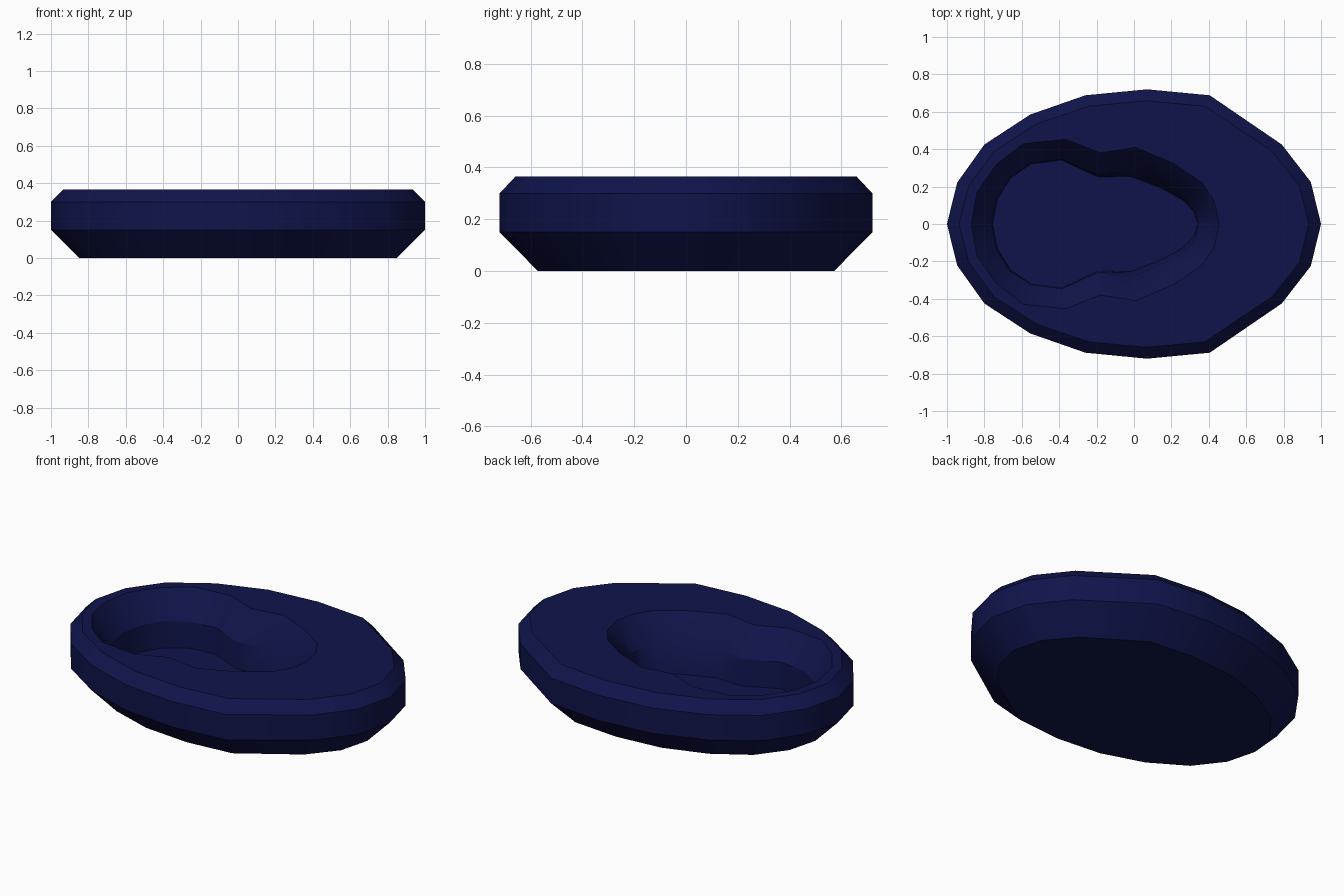
import bpy, bmesh, math

if "Cube" in bpy.data.objects:
    bpy.data.objects.remove(bpy.data.objects["Cube"])

# Half outlines (y >= 0), mirrored to closed loops
OUTER = [(1, 0), (.945, .225), (.79, .425), (.405, .688), (.07, .72), (-.26, .688),
         (-.555, .585), (-.8, .425), (-.945, .222), (-1, 0)]
RIM = [(.455, 0), (.43, .12), (.365, .22), (.21, .325), (.01, .41), (-.18, .38),
       (-.365, .453), (-.59, .43), (-.735, .32), (-.84, .17), (-.87, 0)]
WELL = [(.345, 0), (.33, .075), (.28, .14), (.16, .21), (-.02, .285), (-.19, .26),
        (-.385, .345), (-.55, .325), (-.665, .25), (-.735, .135), (-.76, 0)]
FLOOR = [(.34, 0), (.32, .065), (.265, .125), (.15, .19), (-.02, .255), (-.19, .25),
         (-.385, .34), (-.55, .32), (-.66, .245), (-.73, .13), (-.755, 0)]


def mirrored(half):
    return half + [(x, -y) for x, y in reversed(half[1:-1])]


bm = bmesh.new()


def ring(half, z, sx=1, sy=1):
    return [bm.verts.new((x * sx, y * sy, z)) for x, y in mirrored(half)]


def bridge(a, b):
    n = len(a)
    for i in range(n):
        j = (i + 1) % n
        bm.faces.new((a[i], a[j], b[j], b[i]))


# Outer shell: bevelled foot, straight band, bevelled top
shell = [ring(OUTER, 0, .85, .795), ring(OUTER, .15), ring(OUTER, .30),
         ring(OUTER, .365, .935, .915)]
for lo, hi in zip(shell, shell[1:]):
    bridge(lo, hi)
bm.faces.new(shell[0])

# Recess: sloped lip, steep wall, floor
recess = [ring(RIM, .365), ring(WELL, .21), ring(FLOOR, .055)]
for hi, lo in zip(recess, recess[1:]):
    bridge(hi, lo)
bm.faces.new(recess[-1])

# Flat top between shell and recess
edges = []
for loop in (shell[-1], recess[0]):
    for i, v in enumerate(loop):
        edges.append(bm.edges.get((v, loop[(i + 1) % len(loop)])))
bmesh.ops.triangle_fill(bm, use_beauty=True, use_dissolve=False, edges=edges,
                        normal=(0, 0, 1))
bmesh.ops.recalc_face_normals(bm, faces=bm.faces)

mesh = bpy.data.meshes.new("recessed_base")
bm.to_mesh(mesh)
bm.free()
base = bpy.data.objects.new("recessed_base", mesh)
bpy.context.collection.objects.link(base)

# Dark navy colour
navy = bpy.data.materials.new("navy")
navy.diffuse_color = (.005, .007, .07, 1)
navy.use_nodes = True
navy.node_tree.nodes["Principled BSDF"].inputs["Base Color"].default_value = navy.diffuse_color
mesh.materials.append(navy)

bpy.context.view_layer.objects.active = base
base.select_set(True)
bpy.ops.object.shade_smooth_by_angle(angle=math.radians(30))
